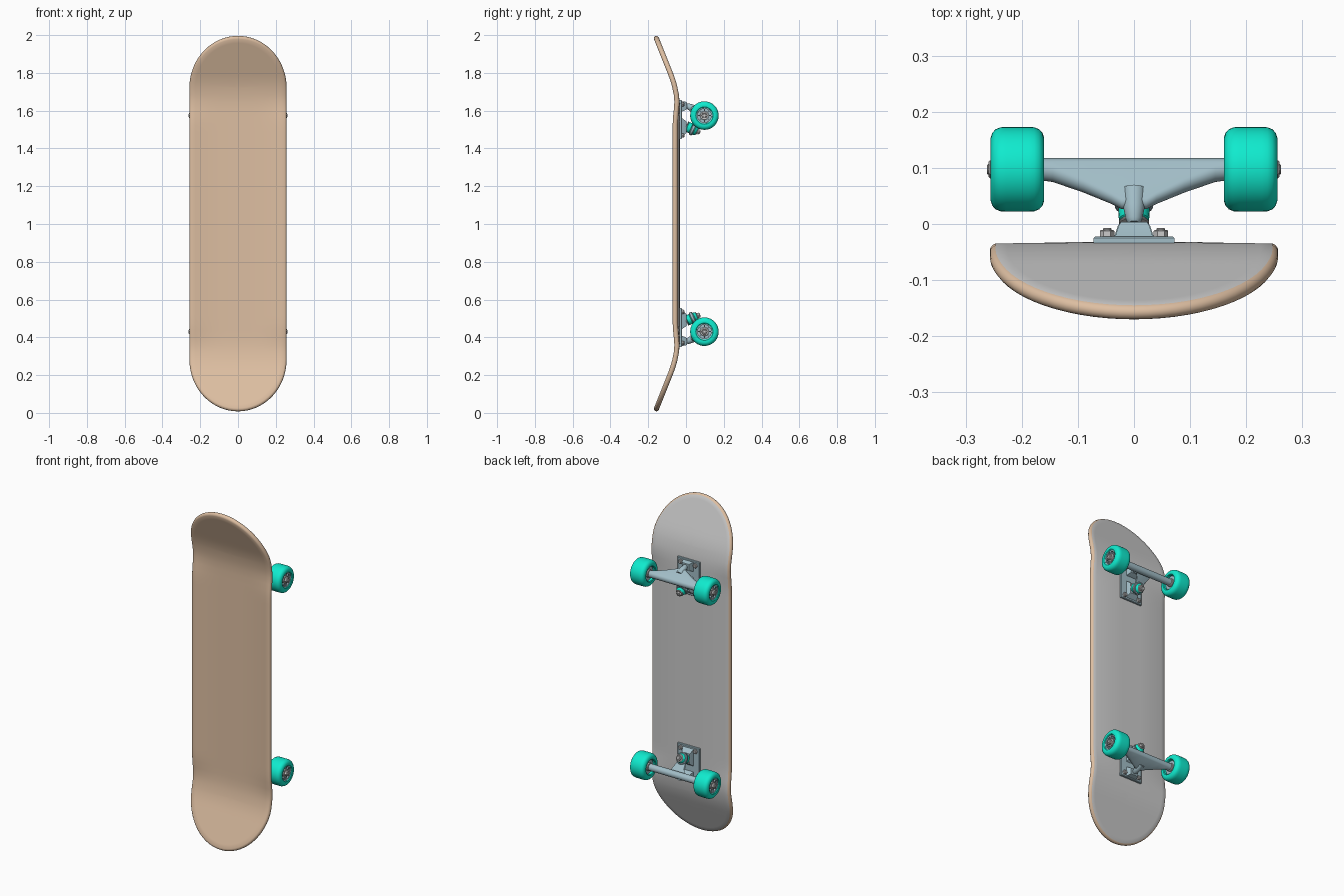
import bpy, bmesh, math
from mathutils import Vector

if "Cube" in bpy.data.objects:
    bpy.data.objects.remove(bpy.data.objects["Cube"])

MID = 1.002      # height of the board's centre; all parts are modelled around it
AX_Y, AX_Z = 0.0975, 0.572   # axle position of the upper truck


def material(name, rgb):
    m = bpy.data.materials.new(name)
    m.diffuse_color = (*rgb, 1)
    m.use_nodes = True
    m.node_tree.nodes["Principled BSDF"].inputs["Base Color"].default_value = m.diffuse_color
    return m


WOOD = material("wood", (0.73, 0.52, 0.36))
METAL = material("painted_metal", (0.36, 0.51, 0.57))
TEAL = material("teal_urethane", (0.005, 0.83, 0.62))


def finish(name, bm, mats=(), mirror=""):
    bmesh.ops.remove_doubles(bm, verts=bm.verts, dist=1e-5)
    bmesh.ops.recalc_face_normals(bm, faces=bm.faces)
    me = bpy.data.meshes.new(name)
    bm.to_mesh(me)
    bm.free()
    for m in mats:
        me.materials.append(m)
    ob = bpy.data.objects.new(name, me)
    ob.location.z = MID
    bpy.context.collection.objects.link(ob)
    if mirror:
        mod = ob.modifiers.new("mirror", 'MIRROR')
        mod.use_axis = ["X" in mirror, "Y" in mirror, "Z" in mirror]
        mod.use_mirror_merge = False
    return ob


def loft(bm, loops, caps=True):
    rings = [[bm.verts.new(p) for p in lp] for lp in loops]
    n = len(rings[0])
    bands = [[bm.faces.new((a[i], a[(i + 1) % n], b[(i + 1) % n], b[i])) for i in range(n)]
             for a, b in zip(rings, rings[1:])]
    if caps:
        bm.faces.new(rings[0])
        bm.faces.new(rings[-1])
    return bands


def lathe(bm, prof, origin, axis, n=24):
    """Revolve (radius, distance) points around an axis."""
    q = Vector(axis).to_track_quat('Z', 'Y')
    o = Vector(origin)
    loft(bm, [[o + q @ Vector((r * math.cos(k * math.tau / n), r * math.sin(k * math.tau / n), t))
               for k in range(n)] for r, t in prof])


def rod(bm, r, a, b, origin, axis, n=24, c=0.0015):
    lathe(bm, [(r - c, a), (r, a + c), (r, b - c), (r - c, b)], origin, axis, n)


def block(bm, levels):
    """Stack of rectangles: (y, half width, z low, z high)."""
    loft(bm, [[(-w, y, AX_Z + a), (w, y, AX_Z + a), (w, y, AX_Z + b), (-w, y, AX_Z + b)]
              for y, w, a, b in levels])


# Deck: concentric stadium rings bent by the kicks and the side concave
HW, STRAIGHT, END = 0.257, 0.727, 0.271
KICK0, KICK1, SLOPE = 0.61, 0.80, 0.40


def deck_point(x, d, h):
    a = abs(d)
    if a < KICK0:
        off, sl = 0, 0
    elif a < KICK1:
        sl = SLOPE * (a - KICK0) / (KICK1 - KICK0)
        off = sl * (a - KICK0) / 2
    else:
        sl = SLOPE
        off = SLOPE * (KICK1 - KICK0) / 2 + SLOPE * (a - KICK1)
    fade = min(1, max(0, (0.68 - a) / 0.16))
    fade = fade * fade * (3 - 2 * fade)
    off += 0.013 * fade * max(0, (abs(x) / HW - 0.25) / 0.75) ** 2
    ln = math.hypot(1, sl)
    return (x, -0.032 - off - h / ln, d - math.copysign(h * sl / ln, d))


def deck_ring(s, h):
    pts, n, m = [], 36, 32
    for sign in (1, -1):
        pts += [(sign * HW * s, sign * STRAIGHT * (2 * i / n - 1)) for i in range(n)]
        pts += [(sign * HW * s * math.cos(math.pi * i / m),
                 sign * (STRAIGHT + END * s * math.sin(math.pi * i / m))) for i in range(m)]
    return [deck_point(x, d, h) for x, d in pts]


T = 0.027
inner = [i * 0.08 for i in range(13)]
prof = [(s, 0) for s in inner] + [(0.982, 0.003), (0.996, 0.008), (1, T / 2), (0.996, T - 0.008),
                                  (0.982, T - 0.003)] + [(s, T) for s in reversed(inner)]
bm = bmesh.new()
bands = loft(bm, [deck_ring(s, h) for s, h in prof], caps=False)
for band in bands[:12]:
    for f in band:
        f.material_index = 1
finish("deck", bm, (WOOD, None))

# Base plates with pivot tower and kingpin tower
bm = bmesh.new()
block(bm, [(-0.034, 0.072, -0.125, 0.082), (-0.025, 0.072, -0.125, 0.082), (-0.022, 0.069, -0.122, 0.079)])
block(bm, [(-0.024, 0.034, 0.02, 0.076), (-0.002, 0.027, 0.03, 0.073), (0.004, 0.023, 0.034, 0.07)])
block(bm, [(-0.024, 0.036, -0.115, -0.012), (-0.004, 0.029, -0.098, -0.026), (0.002, 0.025, -0.092, -0.032)])
finish("base_plate", bm, (METAL,), "Z")

# Mounting bolts
bm = bmesh.new()
for z in (-0.105, 0.06):
    o = (0.048, 0, AX_Z + z)
    rod(bm, 0.013, -0.024, -0.011, o, (0, 1, 0), 6)
    rod(bm, 0.0075, -0.012, -0.007, o, (0, 1, 0), 12)
finish("mounting_bolts", bm, (), "XZ")

# Hanger: capsule sections deepening towards the middle, plus pivot nose and kingpin ring
KP = Vector((0, 0.035, AX_Z - 0.072))
KD = Vector((0, 0.9, -0.42)).normalized()


def hanger_section(x, t):
    axle, low = Vector((AX_Y, 0)), Vector((AX_Y - 0.058 * t, 0.036 * t))
    d = Vector((-0.85, 0.53))
    out = []
    for k in range(24):
        u = Vector((math.cos(k * math.tau / 24 + 0.05), math.sin(k * math.tau / 24 + 0.05)))
        c = low + u * (0.02 - 0.007 * t) if u.dot(d) > 0 else axle + u * 0.02
        out.append((x, c.x, AX_Z + c.y))
    return out


bm = bmesh.new()
loft(bm, [hanger_section(x, t) for x, t in ((-0.165, 0), (-0.145, 0.05), (-0.09, 0.42), (-0.04, 0.82), (-0.022, 1),
                                           (0.022, 1), (0.04, 0.82), (0.09, 0.42), (0.145, 0.05), (0.165, 0))])
lathe(bm, [(0.022, -0.02), (0.019, 0.015), (0.014, 0.04), (0.009, 0.046)],
      (0, 0.042, AX_Z + 0.034), (0, -0.88, 0.47))
rod(bm, 0.034, -0.008, 0.009, KP, KD, 28, 0.003)
loft(bm, [[(-w, y - e, AX_Z + z - e), (w, y - e, AX_Z + z - e), (w, y + e, AX_Z + z + e), (-w, y + e, AX_Z + z + e)]
          [::-1] for y, z, w, e in ((0.088, 0.0, 0.045, 0.012), (0.06, -0.03, 0.032, 0.009), (0.036, -0.066, 0.026, 0.006))])
finish("hanger", bm, (METAL,), "Z")

# Bushings on both sides of the ring
bm = bmesh.new()
lathe(bm, [(0.022, -0.034), (0.027, -0.03), (0.028, -0.011), (0.025, -0.008)], KP, KD)
lathe(bm, [(0.025, 0.009), (0.027, 0.012), (0.022, 0.024), (0.019, 0.026)], KP, KD)
finish("bushings", bm, (TEAL,), "Z")

# Kingpin with washers and nut
bm = bmesh.new()
rod(bm, 0.009, -0.05, 0.044, KP, KD, 16)
rod(bm, 0.027, -0.038, -0.033, KP, KD)
rod(bm, 0.022, 0.025, 0.029, KP, KD)
rod(bm, 0.016, 0.029, 0.040, KP, KD, 6)
finish("kingpin", bm, (), "Z")

# Wheels
AXLE, XDIR = (0, AX_Y, AX_Z), (1, 0, 0)
side = [(0.041, 0.235), (0.042, 0.251), (0.046, 0.2545), (0.056, 0.2555), (0.065, 0.2525), (0.0715, 0.2465),
        (0.0748, 0.238), (0.0755, 0.228)]
WC = 0.2078
bm = bmesh.new()
lathe(bm, side + [(r, 2 * WC - x) for r, x in reversed(side)], AXLE, XDIR, 40)
finish("wheel", bm, (TEAL,), "XZ")

# Wheel cores with spokes
bm = bmesh.new()
rod(bm, 0.0415, 2 * WC - 0.239, 0.238, AXLE, XDIR, 40, 0.001)
lathe(bm, [(0.036, 0.236), (0.036, 0.247), (0.042, 0.249), (0.042, 0.236)], AXLE, XDIR, 40)
for k in range(8):
    a = k * math.tau / 8
    u, v = Vector((0, math.cos(a), math.sin(a))), Vector((0, -math.sin(a), math.cos(a)))
    loft(bm, [[Vector(AXLE) + u * r + v * w + Vector((x, 0, 0))
               for r, w in ((0.02, -0.003), (0.037, -0.003), (0.037, 0.003), (0.02, 0.003))]
              for x in (0.236, 0.246)])
finish("wheel_core", bm, (METAL,), "XZ")

# Bearings, axle and axle nuts
bm = bmesh.new()
rod(bm, 0.023, 2 * WC - 0.247, 0.247, AXLE, XDIR, 28)
finish("bearings", bm, (), "XZ")
bm = bmesh.new()
rod(bm, 0.009, -0.262, 0.262, AXLE, XDIR, 16)
finish("axle", bm, (), "Z")
bm = bmesh.new()
rod(bm, 0.016, 0.245, 0.259, AXLE, XDIR, 6, 0.002)
finish("axle_nut", bm, (), "XZ")

# Smooth shading with sharp edges kept
bpy.ops.object.select_all(action='SELECT')
bpy.context.view_layer.objects.active = bpy.data.objects["deck"]
bpy.ops.object.shade_smooth_by_angle(angle=math.radians(35))
